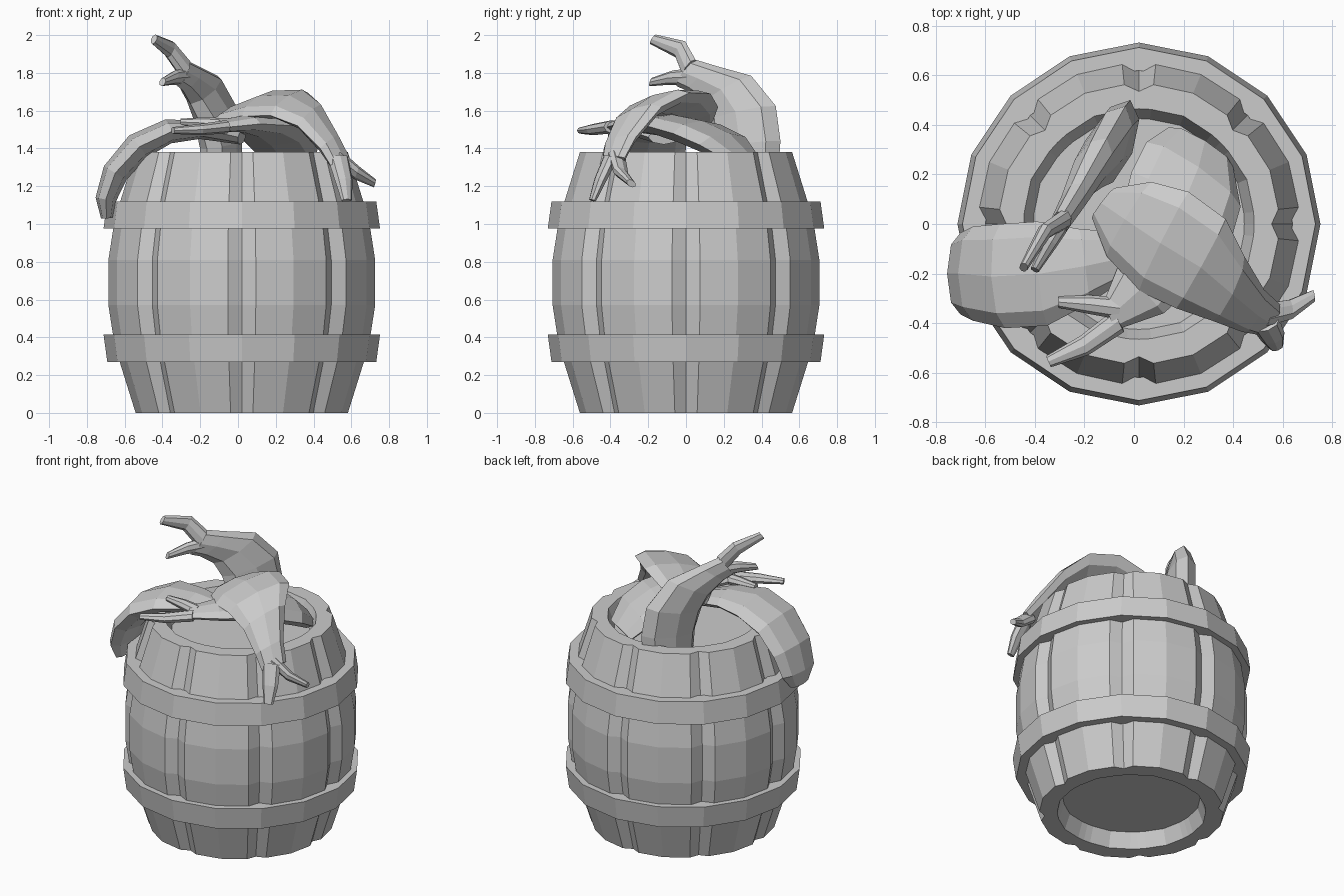
import bpy, bmesh
from math import cos, sin, pi, radians
from mathutils import Vector

CX = 0.02  # barrel axis in x


def finish(bm, name):
    bmesh.ops.recalc_face_normals(bm, faces=bm.faces[:])
    me = bpy.data.meshes.new(name)
    bm.to_mesh(me)
    bm.free()
    ob = bpy.data.objects.new(name, me)
    bpy.context.collection.objects.link(ob)
    return ob


def loft(bm, rings, caps=True, closed=False):
    """Skin a list of equal-length point rings."""
    vs = [[bm.verts.new(p) for p in r] for r in rings]
    n = len(vs[0])
    pairs = list(zip(vs, vs[1:]))
    if closed:
        pairs.append((vs[-1], vs[0]))
    for a, b in pairs:
        for i in range(n):
            j = (i + 1) % n
            bm.faces.new((a[i], a[j], b[j], b[i]))
    if caps and not closed:
        bm.faces.new(vs[0][::-1])
        bm.faces.new(vs[-1])


# Barrel body: eight bulging staves split by V grooves, recessed at both ends
def stave_ring(r, z, groove):
    pts = []
    for k in range(8):
        for off, dr in ((0, -groove), (6, 0), (22.5, 0.006), (39, 0)):
            a = radians(45 * k + off)
            pts.append((CX + (r + dr) * cos(a), (r + dr) * sin(a), z))
    return pts


profile = [(0.42, 0.10, 0), (0.455, 0, 0), (0.565, 0, 0.03), (0.65, 0.27, 0.04),
           (0.685, 0.41, 0.04), (0.71, 0.57, 0.04), (0.71, 0.81, 0.04),
           (0.685, 0.97, 0.04), (0.65, 1.11, 0.04), (0.565, 1.38, 0.03),
           (0.465, 1.38, 0), (0.425, 1.28, 0)]
bm = bmesh.new()
loft(bm, [stave_ring(r, z, g) for r, z, g in profile])
finish(bm, "barrel_body")


# Two 16-sided hoops, wider toward the barrel's middle
def hoop(name, z_wide, z_narrow):
    bm = bmesh.new()
    section = [(0.62, z_wide), (0.732, z_wide), (0.712, z_narrow), (0.62, z_narrow)]
    loft(bm, [[(CX + r * cos(i * pi / 8), r * sin(i * pi / 8), z) for i in range(16)]
              for r, z in section], closed=True)
    finish(bm, name)


hoop("lower_hoop", 0.415, 0.27)
hoop("upper_hoop", 0.975, 1.12)


# Fish: flattened sections (centre, half-width vector, half-thickness) swept along a path
def sweep(bm, secs):
    cs = [Vector(s[0]) for s in secs]
    rings = []
    for i, (c, w, t) in enumerate(secs):
        w = Vector(w)
        tan = cs[min(i + 1, len(cs) - 1)] - cs[max(i - 1, 0)]
        n = tan.cross(w).normalized() * t
        rings.append([cs[i] + w * cos(k * pi / 4) + n * sin(k * pi / 4) for k in range(8)])
    loft(bm, rings)


def fish(name, secs, lobes):
    bm = bmesh.new()
    sweep(bm, secs)
    # forked tail: each lobe is root, middle, tip plus a width vector
    for root, mid, tip, w in lobes:
        w = Vector(w)
        sweep(bm, [(root, w, 0.035), (mid, w * 0.85, 0.03), (tip, w * 0.5, 0.018)])
    finish(bm, name)


fish("standing_fish",
     [((-.09, .32, 1.28), (.07, .17, .01), .09),
      ((-.09, .32, 1.42), (.075, .18, .02), .09),
      ((-.12, .30, 1.585), (.085, .175, .04), .085),
      ((-.18, .22, 1.71), (.07, .125, .075), .07),
      ((-.25, .085, 1.77), (.04, .08, .065), .05),
      ((-.30, .00, 1.80), (.02, .05, .07), .04)],
     [((-.28, .02, 1.82), (-.36, -.03, 1.925), (-.445, -.175, 1.978), (.015, .03, .05)),
      ((-.28, .02, 1.78), (-.34, -.08, 1.775), (-.40, -.185, 1.752), (.01, .012, .045))])

fish("drooping_fish",
     [((.02, -.12, 1.46), (.02, .08, 0), .04),
      ((-.20, -.17, 1.50), (-.02, .15, 0), .05),
      ((-.37, -.20, 1.49), (-.02, .21, 0), .065),
      ((-.53, -.21, 1.41), (-.01, .21, 0), .075),
      ((-.65, -.20, 1.27), (0, .19, 0), .07),
      ((-.70, -.20, 1.13), (0, .165, 0), .055),
      ((-.695, -.22, 1.03), (0, .09, 0), .03)], [])

fish("front_fish",
     [((-.125, .085, 1.53), (.045, .06, .02), .02),
      ((-.02, .02, 1.58), (.09, .15, .04), .045),
      ((.12, -.07, 1.63), (.10, .20, .06), .05),
      ((.27, -.16, 1.635), (.10, .18, .06), .05),
      ((.38, -.26, 1.57), (.065, .13, .05), .05),
      ((.48, -.35, 1.43), (.045, .085, .03), .045),
      ((.54, -.385, 1.33), (.05, .06, .02), .035)],
     [((.53, -.365, 1.35), (.63, -.345, 1.27), (.725, -.29, 1.215), (-.01, .045, -.03)),
      ((.53, -.40, 1.35), (.56, -.455, 1.23), (.575, -.495, 1.125), (.055, .02, 0))])

fish("lying_fish",
     [((-.10, -.37, 1.52), (-.02, .06, .01), .03),
      ((.03, -.26, 1.53), (-.09, .10, 0), .045),
      ((.12, -.08, 1.52), (-.17, .13, 0), .06),
      ((.19, .07, 1.48), (-.20, .14, 0), .07),
      ((.24, .20, 1.42), (-.19, .13, 0), .07),
      ((.27, .31, 1.33), (-.13, .08, 0), .05)],
     [((-.06, -.39, 1.515), (-.20, -.49, 1.50), (-.345, -.555, 1.495), (-.02, .045, 0)),
      ((-.06, -.34, 1.525), (-.18, -.325, 1.535), (-.305, -.315, 1.54), (0, .045, 0))])
